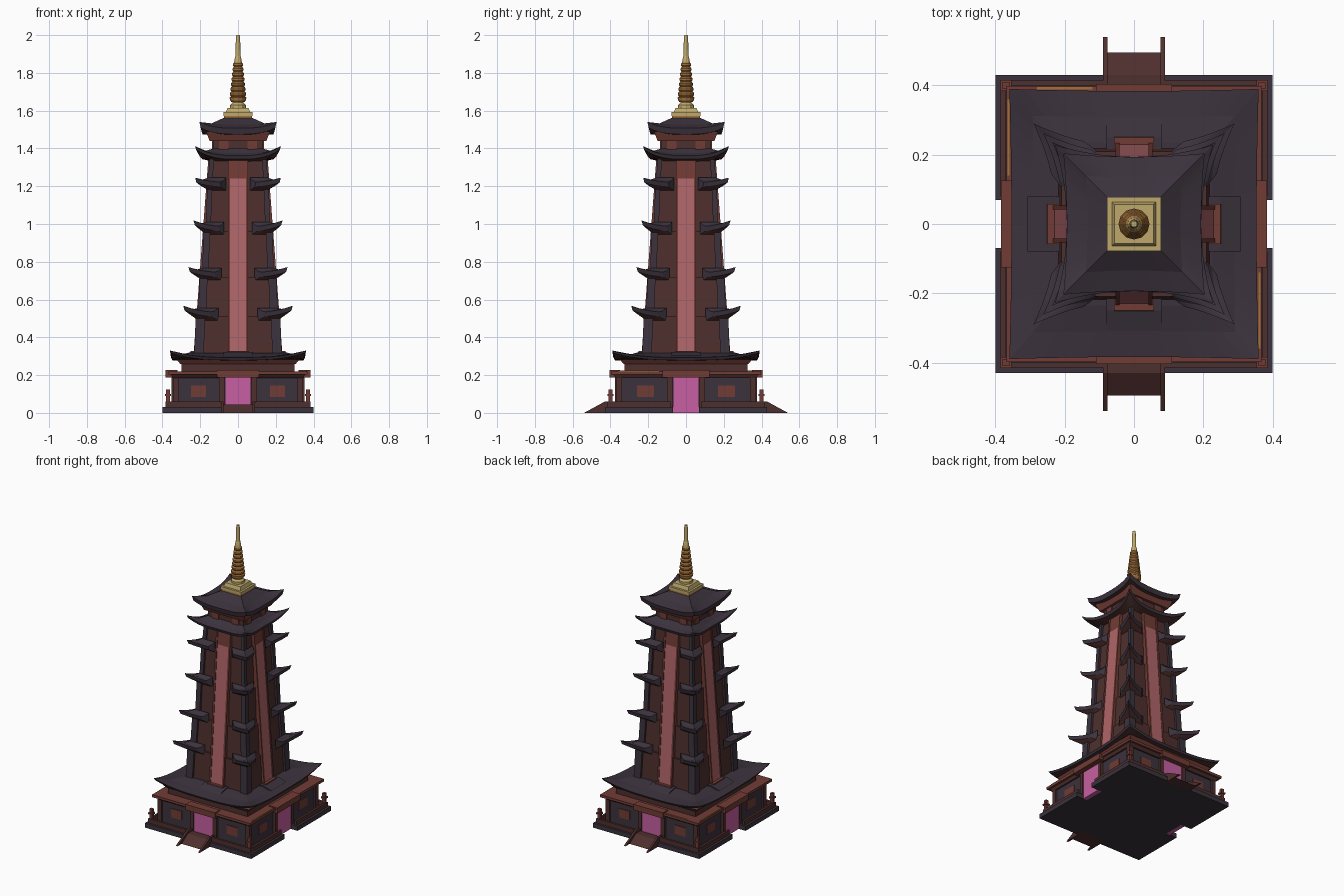
import bpy, bmesh, math

if "Cube" in bpy.data.objects:
    bpy.data.objects.remove(bpy.data.objects["Cube"])

def mat(name, rgb):
    m = bpy.data.materials.new(name)
    m.diffuse_color = (*rgb, 1)
    m.use_nodes = True
    m.node_tree.nodes["Principled BSDF"].inputs["Base Color"].default_value = m.diffuse_color
    return m

SLATE = mat("slate purple", (0.044, 0.032, 0.046))
MAROON = mat("dark maroon", (0.076, 0.029, 0.027))
RED = mat("brick red", (0.165, 0.045, 0.036))
PINK = mat("rose", (0.43, 0.13, 0.14))
MAGENTA = mat("magenta", (0.57, 0.115, 0.36))
GOLD = mat("pale gold", (0.52, 0.40, 0.15))
BRONZE = mat("bronze", (0.37, 0.165, 0.042))

def finish(bm, name, mats):
    bmesh.ops.remove_doubles(bm, verts=bm.verts, dist=1e-5)
    bmesh.ops.recalc_face_normals(bm, faces=bm.faces)
    me = bpy.data.meshes.new(name)
    bm.to_mesh(me)
    bm.free()
    for m in mats:
        me.materials.append(m)
    ob = bpy.data.objects.new(name, me)
    bpy.context.collection.objects.link(ob)
    return ob

def hexa(bm, lo, hi):
    """Solid between two matching four-point loops."""
    a = [bm.verts.new(p) for p in lo]
    b = [bm.verts.new(p) for p in hi]
    bm.faces.new(a[::-1])
    bm.faces.new(b)
    for i in range(4):
        j = (i + 1) % 4
        bm.faces.new((a[i], a[j], b[j], b[i]))

def rect(x0, x1, y0, y1, z):
    return [(x0, y0, z), (x1, y0, z), (x1, y1, z), (x0, y1, z)]

def boxes(name, m, items):
    """items: x0, x1, y0, y1, z0, z1"""
    bm = bmesh.new()
    for x0, x1, y0, y1, z0, z1 in items:
        hexa(bm, rect(x0, x1, y0, y1, z0), rect(x0, x1, y0, y1, z1))
    return finish(bm, name, [m])

def tier(name, m, z0, z1, x0, y0, x1=None, y1=None):
    """Centred block that may taper."""
    x1, y1 = x1 or x0, y1 or y0
    bm = bmesh.new()
    hexa(bm, rect(-x0, x0, -y0, y0, z0), rect(-x1, x1, -y1, y1, z1))
    return finish(bm, name, [m])

def spin(k, l, d, z):
    """Lateral / outward position on side k (front, right, back, left)."""
    return [(l, -d, z), (d, l, z), (-l, d, z), (-d, -l, z)][k]

def side_strips(name, m, items):
    """Leaning slabs on all four sides: l0, l1, back, z0, d0, z1, d1"""
    bm = bmesh.new()
    for k in range(4):
        for l0, l1, back, z0, d0, z1, d1 in items:
            lo = [spin(k, l0, d0, z0), spin(k, l1, d0, z0), spin(k, l1, back, z0), spin(k, l0, back, z0)]
            hi = [spin(k, l0, d1, z1), spin(k, l1, d1, z1), spin(k, l1, back, z1), spin(k, l0, back, z1)]
            hexa(bm, lo, hi)
    return finish(bm, name, [m])

def eave(name, inner, tip, sag, z_in, z_mid, z_tip, thick, start=0.0, z_under=None):
    """Upturned roof skirt; start > 0 leaves only the corner pieces."""
    bm = bmesh.new()
    n = 8
    if start:
        us = [start + (1 - start) * i / n for i in range(n + 1)]
        runs = [us, [-u for u in us[::-1]]]
    else:
        runs = [[-1 + 2 * i / (2 * n) for i in range(2 * n + 1)]]
    z_under = z_under or z_mid - thick
    for k in range(4):
        il, idp = inner if k % 2 == 0 else inner[::-1]
        ol, od = tip if k % 2 == 0 else tip[::-1]
        for run in runs:
            cols = []
            for u in run:
                d = od - sag * (1 - u * u)
                ze = z_mid + (z_tip - z_mid) * abs(u) ** 3
                zm = 0.35 * z_in + 0.65 * z_mid + 0.2 * (ze - z_mid)
                pts = [(u * il, idp, z_in),
                       (u * (il + ol) / 2, (idp + d) / 2, zm),
                       (u * ol, d, ze),
                       (u * (ol - .007), d - .007, ze - thick * .8),
                       (u * il, idp, z_under)]
                cols.append([bm.verts.new(spin(k, *p)) for p in pts])
            for a, b in zip(cols, cols[1:]):
                for i in range(4):
                    f = bm.faces.new((a[i], b[i], b[i + 1], a[i + 1]))
                    f.material_index = 1 if i == 3 else 0
            if start:
                bm.faces.new(cols[0] if run[0] > 0 else cols[-1])
    return finish(bm, name, [SLATE, MAROON])

S = (-1, 1)
def span(s, a, b):
    return (a, b) if s > 0 else (-b, -a)

# Base plate, notched at the side doors
boxes("base_plate", SLATE, [(-.345, .345, -.43, .43, 0, .03)] +
      [(*span(s, .345, .40), *span(t, .07, .43), 0, .03) for s in S for t in S])

# Entrance ramps with pointed side walls
bm = bmesh.new()
for s in S:
    for x0, x1, end, h in ((-.08, .08, .495, .045), (-.09, -.077, .54, .06), (.077, .09, .54, .06)):
        hexa(bm, rect(x0, x1, *span(s, .38, end), 0), rect(x0, x1, *span(s, .38, .43), h))
finish(bm, "entrance_ramps", [MAROON])

# Low balustrade and posts
rails, posts = [], []
for s in S:
    for t in S:
        rails.append((*span(s, .09, .385), *span(t, .40, .415), .03, .06))
        rails.append((*span(s, .37, .385), *span(t, .08, .41), .03, .06))
        posts.append((*span(s, .360, .38), *span(t, .390, .41), .03, .125))
        posts.append((*span(s, .354, .386), *span(t, .384, .416), .09, .10))
boxes("balustrade_rails", MAROON, rails)
boxes("balustrade_posts", RED, posts)

# Ground floor hall with columns and window panels
tier("hall_walls", SLATE, .03, .20, .335, .36)
cols, panels = [], []
for s in S:
    for t in S:
        cols += [(*span(s, .315, .345), *span(t, .34, .37), .03, .2),
                 (*span(s, .072, .10), *span(t, .355, .375), .03, .2),
                 (*span(s, .33, .352), *span(t, .072, .10), .03, .2)]
        panels += [(*span(s, .17, .25), *span(t, .355, .365), .085, .145),
                   (*span(s, .33, .339), *span(t, .17, .26), .085, .145)]
boxes("hall_columns", MAROON, cols)
boxes("hall_windows", RED, panels)
boxes("doors", MAGENTA, [(-.07, .07, *span(s, .35, .372), .03, .187) for s in S] +
      [(*span(s, .32, .348), -.07, .07, 0, .187) for s in S])
boxes("door_canopies", RED, [(-.11, .11, *span(s, .35, .405), .187, .226) for s in S] +
      [(*span(s, .32, .384), -.125, .125, .187, .226) for s in S])

# Cornice and upper band
tier("cornice_lower", MAROON, .185, .203, .345, .37, .355, .385)
tier("cornice_ledge", RED, .203, .22, .368, .398)
boxes("gold_trim", BRONZE, [(*span(s, .359, .366), *span(s, -.36, -.14), .22, .224) for s in S] +
      [(-.28, -.12, .389, .396, .22, .224)])
tier("upper_band", MAROON, .22, .27, .30, .325)
tier("band_flare", RED, .258, .283, .305, .33, .325, .35)
eave("hall_roof", (.225, .235), (.36, .39), .006, .318, .293, .33, .018)
tier("hall_roof_core", SLATE, .28, .316, .232, .242)

# Raised roof humps and red sills at the foot of every centre bay
side_strips("roof_humps", SLATE, [(-.08, .08, .2, .305, .308, .322, .25)])
side_strips("bay_sills", RED, [(-.058, .058, .2, .3, .258, .328, .25)])

# Tower shaft: floor heights, half widths and corner pier thickness
Z = [.30, .51, .72, .96, 1.195, 1.37]
W0 = [.232, .212, .190, .172, .160]
W1 = [.224, .203, .183, .163, .150]
P = [.05, .042, .034, .027, .024]
for i in range(5):
    z0, z1, a, b, p = Z[i], Z[i + 1], W0[i], W1[i], P[i]
    tier(f"shaft_{i+1}", MAROON, z0, z1, a - .014, a - .014, b - .014, b - .014)
    # Corner piers
    bm = bmesh.new()
    for s in S:
        for t in S:
            hexa(bm, rect(*span(s, a - p, a), *span(t, a - p, a), z0),
                 rect(*span(s, b - p, b), *span(t, b - p, b), z1))
    finish(bm, f"corner_piers_{i+1}", [SLATE])

# Corner eaves on the four lower floors
TIPS = [(.29, .50, .568), (.262, .712, .772), (.236, .955, 1.02), (.227, 1.19, 1.245)]
for i, (tp, zb, zt) in enumerate(TIPS):
    w = W0[i + 1] - .004
    eave(f"corner_eaves_{i+1}", (w, w), (tp, tp), .068 - .008 * i, zb + .056, zb + .03, zt,
         .032, .50 - .03 * i, zb - .012)

# Centre bays: rose strip between red pilasters
def lean(z):
    return .232 - .080 * (z - .30) / 1.06
bot, mid, top = .30, 1.24, 1.36
side_strips("bay_rose_strips", PINK, [(-.042, .042, .12, bot, lean(bot), mid, lean(mid))])
side_strips("bay_upper_panels", RED, [(-.042, .042, .12, mid, lean(mid), top, lean(top))])
side_strips("bay_pilasters", RED, [(*span(s, .042, .054), .12, bot, lean(bot) + .004, top, lean(top) + .004)
                                   for s in S])

# Fifth full roof, neck and top roof
eave("fifth_roof", (.13, .13), (.228, .228), .034, 1.40, 1.362, 1.412, .024, z_under=1.33)
tier("neck", MAROON, 1.37, 1.50, .132, .132)
side_strips("neck_panels", RED, [(*span(s, .05, .10), .1, 1.39, .138, 1.465, .138) for s in S])
tier("neck_flare", RED, 1.44, 1.49, .15, .15, .17, .17)
eave("top_roof", (.075, .075), (.204, .204), .010, 1.562, 1.507, 1.54, .04, z_under=1.465)
tier("top_roof_core", SLATE, 1.49, 1.56, .076, .076)

# Spire pedestal and ringed spire
tier("pedestal_lower", BRONZE, 1.553, 1.575, .074, .074)
tier("pedestal_plate", GOLD, 1.573, 1.592, .078, .078)
tier("pedestal_step", GOLD, 1.592, 1.615, .064, .064, .056, .056)

def lathe(name, m, profile, n=12):
    bm = bmesh.new()
    rings = [[bm.verts.new((r * math.cos(2 * math.pi * i / n), r * math.sin(2 * math.pi * i / n), z))
              for i in range(n)] for r, z in profile]
    for a, b in zip(rings, rings[1:]):
        for i in range(n):
            j = (i + 1) % n
            bm.faces.new((a[i], a[j], b[j], b[i]))
    bm.faces.new(rings[0][::-1])
    bm.faces.new(rings[-1])
    return finish(bm, name, [m])

lathe("spire_foot", GOLD, [(.042, 1.61), (.042, 1.63), (.03, 1.642), (.03, 1.65)])
prof = [(.034, 1.645), (.042, 1.655), (.045, 1.67)]
for i in range(7):
    z, r = 1.675 + i * .026, .043 - .0028 * i
    prof += [(r - .006, z), (r, z + .008), (r, z + .018), (r - .006, z + .025)]
lathe("spire_rings", BRONZE, prof)
lathe("spire_needle", GOLD, [(.021, 1.85), (.019, 1.87), (.014, 1.89), (.013, 1.93), (.011, 1.985), (.009, 2.0)])
